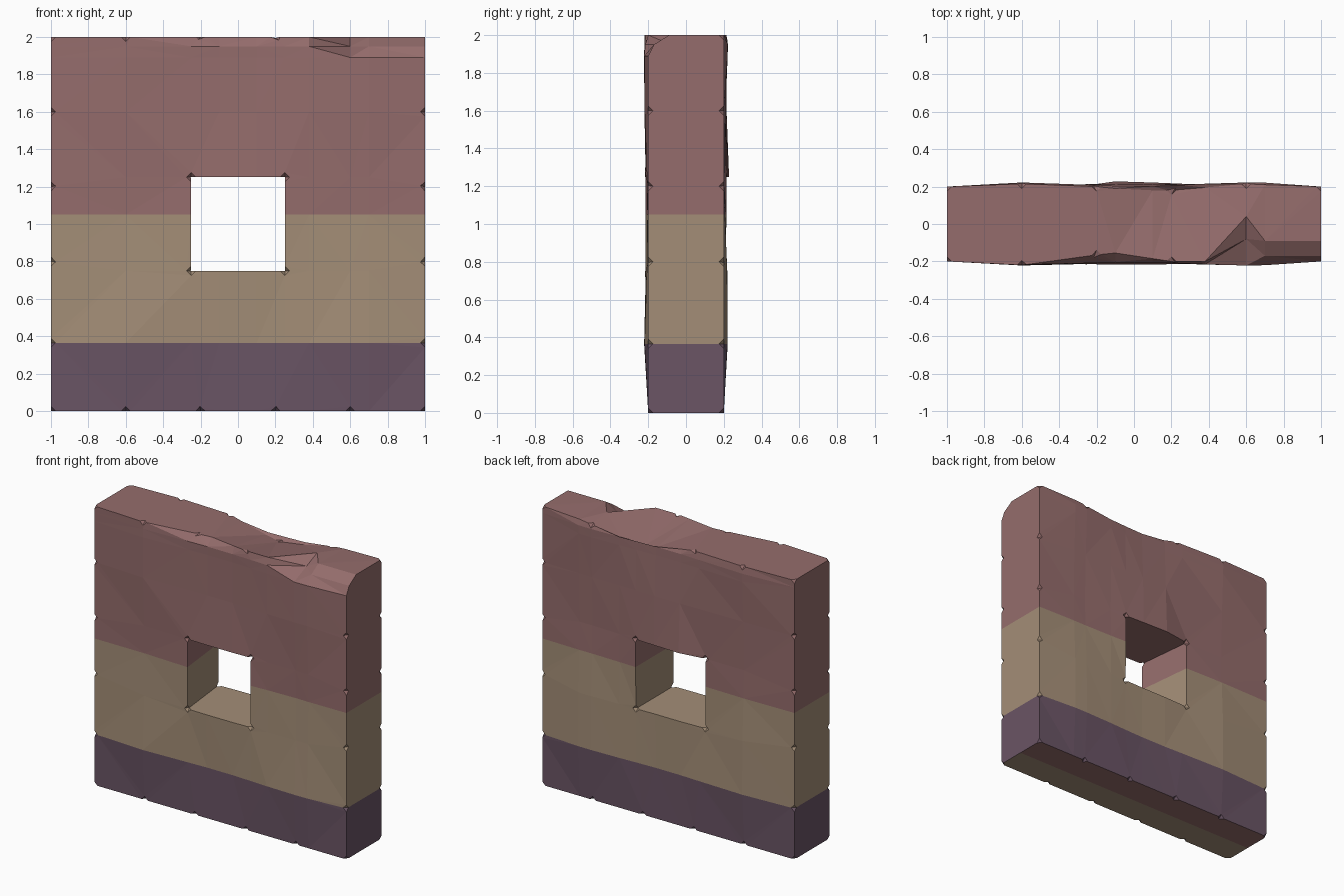
import bpy, bmesh, math

if "Cube" in bpy.data.objects:
    bpy.data.objects.remove(bpy.data.objects["Cube"])

# Colours, bottom to top
def material(name, rgb):
    m = bpy.data.materials.new(name)
    m.diffuse_color = (*rgb, 1)
    m.use_nodes = True
    m.node_tree.nodes["Principled BSDF"].inputs["Base Color"].default_value = m.diffuse_color
    return m

mats = [material("dusty red", (0.30, 0.152, 0.150)),
        material("sandy tan", (0.37, 0.27, 0.185)),
        material("dark plum", (0.145, 0.09, 0.13))]

XS = [-1, -.6, -.25, -.1, .1, .25, .38, .6, .7, 1]
ZS = [0, .365, .75, 1.05, 1.25, 1.6, 1.89, 1.95, 2]
W, LOW, HIGH = .25, .75, 1.25          # window opening

# Worn top edge: front depth, back depth and back dip for each column
TOP_FRONT = [-.2, -.22, -.165, -.155, -.185, -.2, -.2, .04, -.09, -.09]
TOP_BACK = [.2, .215, .2, .19, .18, .18, .195, .215, .21, .2]
TOP_DIP = [0, 0, 0, .02, .06, .08, .06, .02, .01, 0]
# Broken front corner, two rows below the top
CHIP = {(7, 7): -.08, (8, 7): -.17, (9, 7): -.17}

def position(i, k, side):
    x, z = XS[i], ZS[k]
    end_x, end_z = abs(x) == 1, z in (0, 2)
    on_window = abs(x) <= W and LOW <= z <= HIGH
    # gentle unevenness of the stone faces
    bump = .012 + .011 * math.sin(5.2 * x + 1.5 * side) * math.cos(4.1 * z + side)
    if end_x or z == 0:
        bump = 0
    y = side * (.2 + bump)
    if z == 2:
        y = TOP_FRONT[i] if side < 0 else TOP_BACK[i]
        if side > 0:
            z -= TOP_DIP[i]
    elif side < 0 and (i, k) in CHIP:
        y = CHIP[(i, k)]
    if on_window:
        if side > 0 and x == -W:           # splayed back jamb
            x, y = -.295, .2
        elif side > 0 and ZS[k] == HIGH and x == -.1:
            y = .228
    elif end_z and abs(x) == W:
        x *= .8
    if end_x and ZS[k] in (LOW, HIGH):
        z = .8 if ZS[k] == LOW else 1.2
    return x, y, z

bm = bmesh.new()
nx, nz = len(XS), len(ZS)
v = {(i, k, s): bm.verts.new(position(i, k, s))
     for i in range(nx) for k in range(nz) for s in (-1, 1)
     if not (abs(XS[i]) < W and LOW < ZS[k] < HIGH)}

def solid(i, k):
    if not (0 <= i < nx - 1 and 0 <= k < nz - 1):
        return False
    xc, zc = (XS[i] + XS[i + 1]) / 2, (ZS[k] + ZS[k + 1]) / 2
    return not (abs(xc) < W and LOW < zc < HIGH)

# Front and back cells, with walls wherever a cell meets open air
for i in range(nx - 1):
    for k in range(nz - 1):
        if not solid(i, k):
            continue
        loop = [(i, k), (i + 1, k), (i + 1, k + 1), (i, k + 1)]
        bm.faces.new([v[(*c, -1)] for c in loop])
        bm.faces.new([v[(*c, 1)] for c in reversed(loop)])
        nbrs = [(i, k - 1), (i + 1, k), (i, k + 1), (i - 1, k)]
        for n, nb in enumerate(nbrs):
            if not solid(*nb):
                a, b = loop[n], loop[(n + 1) % 4]
                bm.faces.new([v[(*b, -1)], v[(*a, -1)], v[(*a, 1)], v[(*b, 1)]])
bmesh.ops.recalc_face_normals(bm, faces=bm.faces)

# Small nicks along the outer edges and window corners
nicks = []
for (i, k, s), vert in v.items():
    x, z = XS[i], ZS[k]
    side_edge = abs(x) == 1 and z in (0, .365, LOW, HIGH, 1.6, 2)
    rim_edge = z in (0, 2) and x in (-.6, -.25, .25, .6)
    corner = abs(x) == W and z in (LOW, HIGH)
    chipped = s < 0 and z == 2 and x > .3
    if (side_edge or rim_edge or corner) and not chipped:
        nicks.append(vert)
bmesh.ops.bevel(bm, geom=nicks, offset=.025, offset_type='OFFSET', segments=1,
                affect='VERTICES', clamp_overlap=True)

# Split the underside so it carries two colours
under = [f for f in bm.faces if all(p.co.z < .001 for p in f.verts)]
geom = set(under)
for f in under:
    geom.update(f.edges)
    geom.update(f.verts)
bmesh.ops.bisect_plane(bm, geom=list(geom), plane_co=(0, 0, 0), plane_no=(0, 1, 0))
bmesh.ops.triangulate(bm, faces=bm.faces)

# Bands by height
for f in bm.faces:
    c = f.calc_center_median()
    if c.z < .001:
        f.material_index = 0 if c.y > 0 else 1
    else:
        f.material_index = 2 if c.z < .365 else 1 if c.z < 1.05 else 0
    f.smooth = False

mesh = bpy.data.meshes.new("window_wall")
bm.to_mesh(mesh)
bm.free()
for m in mats:
    mesh.materials.append(m)
wall = bpy.data.objects.new("window_wall", mesh)
bpy.context.collection.objects.link(wall)
